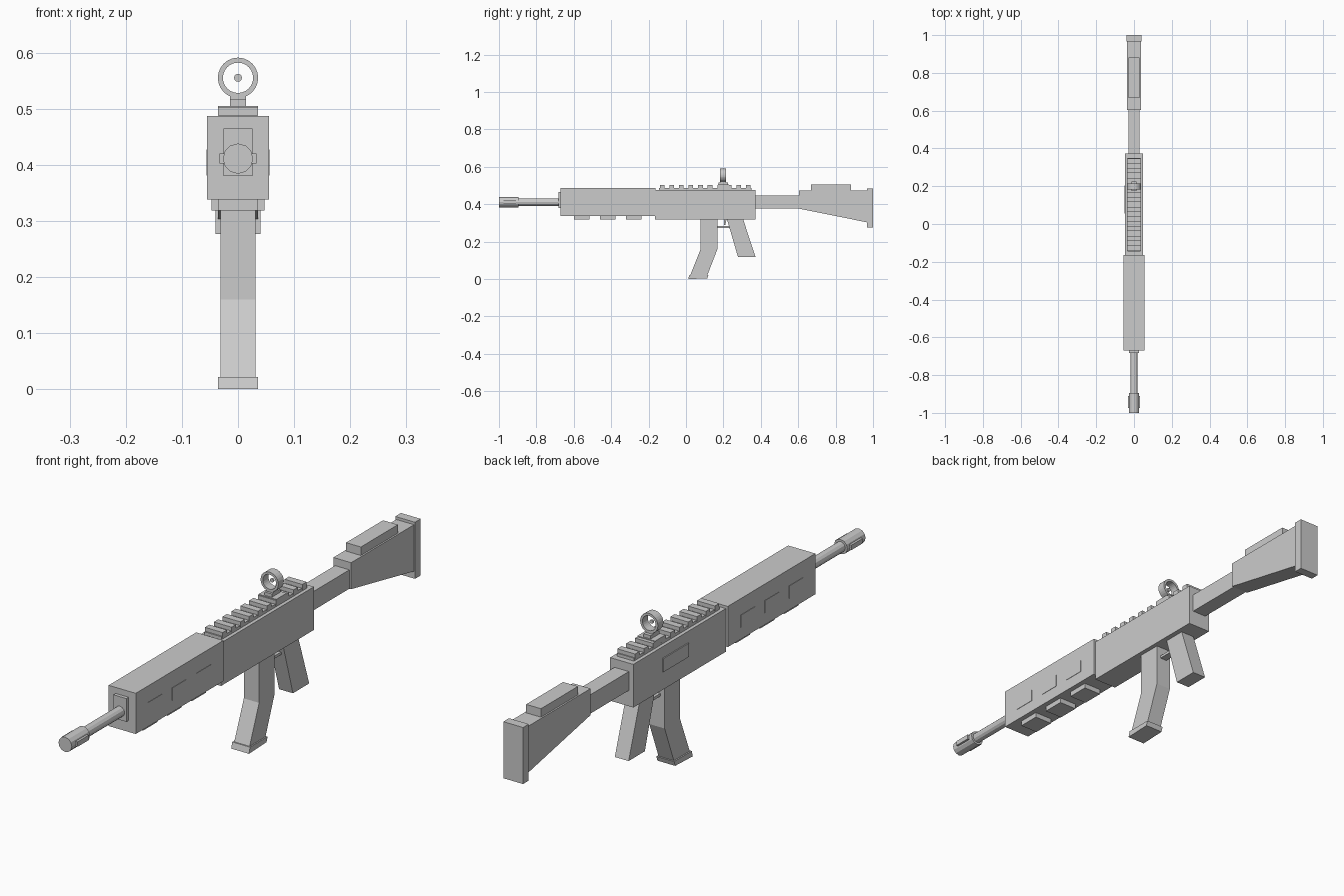
import bpy, bmesh, math

if "Cube" in bpy.data.objects:
    bpy.data.objects.remove(bpy.data.objects["Cube"])


def finish(name, bm):
    bmesh.ops.recalc_face_normals(bm, faces=bm.faces)
    mesh = bpy.data.meshes.new(name)
    bm.to_mesh(mesh)
    bm.free()
    obj = bpy.data.objects.new(name, mesh)
    bpy.context.collection.objects.link(obj)
    return obj


def profile(name, pts, half_width, x=0.0):
    """Extrude a (y, z) side outline across x."""
    bm = bmesh.new()
    face = bm.faces.new([bm.verts.new((x - half_width, y, z)) for y, z in pts])
    ext = bmesh.ops.extrude_face_region(bm, geom=[face])
    verts = [v for v in ext["geom"] if isinstance(v, bmesh.types.BMVert)]
    bmesh.ops.translate(bm, vec=(2 * half_width, 0, 0), verts=verts)
    return finish(name, bm)


def box(name, half_width, y0, y1, z0, z1, x=0.0):
    return profile(name, [(y0, z0), (y1, z0), (y1, z1), (y0, z1)], half_width, x)


def lathe(name, pts, z, sides, closed=False):
    """Revolve (radius, y) points around the y axis at height z."""
    bm = bmesh.new()
    rings = []
    for r, y in pts:
        rings.append([bm.verts.new((r * math.cos(2 * math.pi * i / sides), y,
                                    z + r * math.sin(2 * math.pi * i / sides)))
                      for i in range(sides)])
    pairs = list(zip(rings, rings[1:]))
    if closed:
        pairs.append((rings[-1], rings[0]))
    else:
        bm.faces.new(rings[0])
        bm.faces.new(rings[-1])
    for a, b in pairs:
        for i in range(sides):
            j = (i + 1) % sides
            bm.faces.new((a[i], a[j], b[j], b[i]))
    return finish(name, bm)


BORE = 0.411

# Barrel, muzzle and front plate
lathe("barrel", [(0.019, -0.90), (0.019, -0.66)], BORE, 12)
lathe("muzzle", [(0.027, -1.0), (0.027, -0.895)], BORE, 12)
box("muzzle_ribs", 0.033, -0.975, -0.91, BORE - 0.009, BORE + 0.009)
box("front_plate", 0.026, -0.683, -0.66, 0.38, 0.465)

# Handguard with side panels and underside pads
box("handguard", 0.055, -0.67, -0.163, 0.338, 0.487)
for i in range(3):
    y = -0.60 + 0.14 * i
    box(f"underside_pad_{i}", 0.036, y, y + 0.083, 0.319, 0.345)
    for side in (-1, 1):
        box(f"side_panel_{i}_{side}", 0.003, y, y + 0.083, 0.381, 0.427, side * 0.0535)

# Receiver and left side cover
box("receiver", 0.047, -0.165, 0.372, 0.319, 0.477)
box("side_cover", 0.004, 0.055, 0.203, 0.385, 0.435, -0.047)

# Top rail
box("rail_base", 0.034, -0.145, 0.35, 0.47, 0.488)
for i in range(10):
    y = -0.14 + 0.0512 * i
    box(f"rail_tooth_{i}", 0.036, y, y + 0.025, 0.484, 0.502)

# Ring sight
box("sight_clamp", 0.036, 0.17, 0.23, 0.486, 0.505)
box("sight_post", 0.0145, 0.175, 0.225, 0.50, 0.517)
box("sight_neck", 0.0145, 0.184, 0.212, 0.51, 0.526)
ring = lathe("sight_ring", [(0.036, 0.182), (0.036, 0.214),
                            (0.027, 0.214), (0.027, 0.182)], 0.555, 24, True)
lathe("sight_dot", [(0.007, 0.195), (0.007, 0.201)], 0.555, 12)

# Magazine, bent forward, with a base plate
profile("magazine", [(0.078, 0.33), (0.168, 0.33), (0.168, 0.16), (0.112, 0.015),
                     (0.02, 0.015), (0.078, 0.16)], 0.031)
profile("magazine_base", [(0.012, 0.0), (0.114, 0.004), (0.12, 0.022), (0.018, 0.022)], 0.036)

# Grip, trigger and guard
profile("grip", [(0.216, 0.33), (0.302, 0.33), (0.372, 0.118), (0.278, 0.118)], 0.028)
box("trigger_guard", 0.014, 0.16, 0.235, 0.274, 0.284)
profile("trigger", [(0.205, 0.325), (0.217, 0.325), (0.211, 0.29), (0.203, 0.29)], 0.006)

# Stock
box("stock_tube", 0.029, 0.36, 0.62, 0.377, 0.446)
profile("stock", [(0.603, 0.377), (0.603, 0.474), (0.97, 0.474), (0.97, 0.303)], 0.036)
box("cheek_rest", 0.03, 0.668, 0.882, 0.465, 0.505)
box("butt_pad", 0.04, 0.967, 1.0, 0.277, 0.484)
